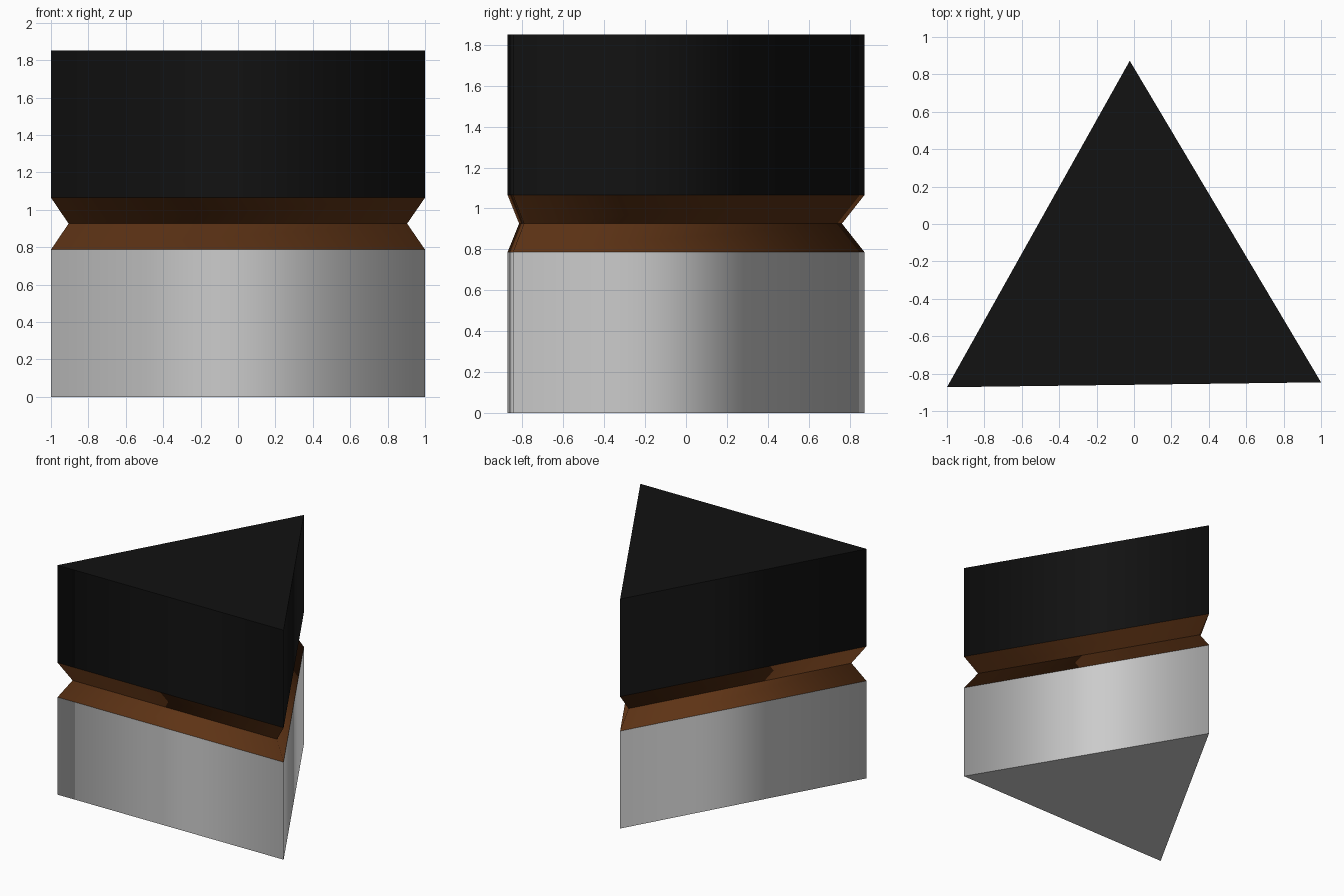
import bpy, bmesh, math

if "Cube" in bpy.data.objects:
    bpy.data.objects.remove(bpy.data.objects["Cube"])

R = 1.1548                 # circumradius of the triangular section
TURN = math.radians(0.75)  # slight twist about the vertical axis

# Unit section, offset so the footprint is centred on the origin
angles = [TURN + math.radians(a) for a in (90, 210, 330)]
ring = [(R * math.cos(a), R * math.sin(a)) for a in angles]
CX = -(min(p[0] for p in ring) + max(p[0] for p in ring)) / 2
CY = -(min(p[1] for p in ring) + max(p[1] for p in ring)) / 2


def material(name, color):
    mat = bpy.data.materials.new(name)
    mat.diffuse_color = color
    mat.use_nodes = True
    mat.node_tree.nodes["Principled BSDF"].inputs["Base Color"].default_value = mat.diffuse_color
    return mat


def prism(name, profile, mat=None, bottom=False, top=False):
    """Stack triangular rings from (scale, z) pairs; cap the chosen ends."""
    bm = bmesh.new()
    rings = [[bm.verts.new((CX + x * s, CY + y * s, z)) for x, y in ring]
             for s, z in profile]
    for i, (lo, hi) in enumerate(zip(rings, rings[1:])):
        for k in range(3):
            n = (k + 1) % 3
            bm.faces.new((lo[k], lo[n], hi[n], hi[k])).smooth = True
        # Crisp crease between stacked bands
        if i:
            for k in range(3):
                bm.edges.get((lo[k], lo[(k + 1) % 3])).smooth = False
    if bottom:
        bm.faces.new(rings[0][::-1])
    if top:
        bm.faces.new(rings[-1])
    me = bpy.data.meshes.new(name)
    bm.to_mesh(me)
    bm.free()
    if mat:
        me.materials.append(mat)
    ob = bpy.data.objects.new(name, me)
    bpy.context.collection.objects.link(ob)
    return ob


brown = material("brown", (0.11, 0.033, 0.0075, 1))
black = material("black", (0.006, 0.006, 0.006, 1))

# Grey base block
prism("base_block", [(1, 0), (1, 0.787)], bottom=True)
# Brown V-shaped waist groove
prism("waist_groove", [(1, 0.787), (0.905, 0.926), (1, 1.065)], brown)
# Black upper block
prism("upper_block", [(1, 1.065), (1, 1.852)], black, top=True)
